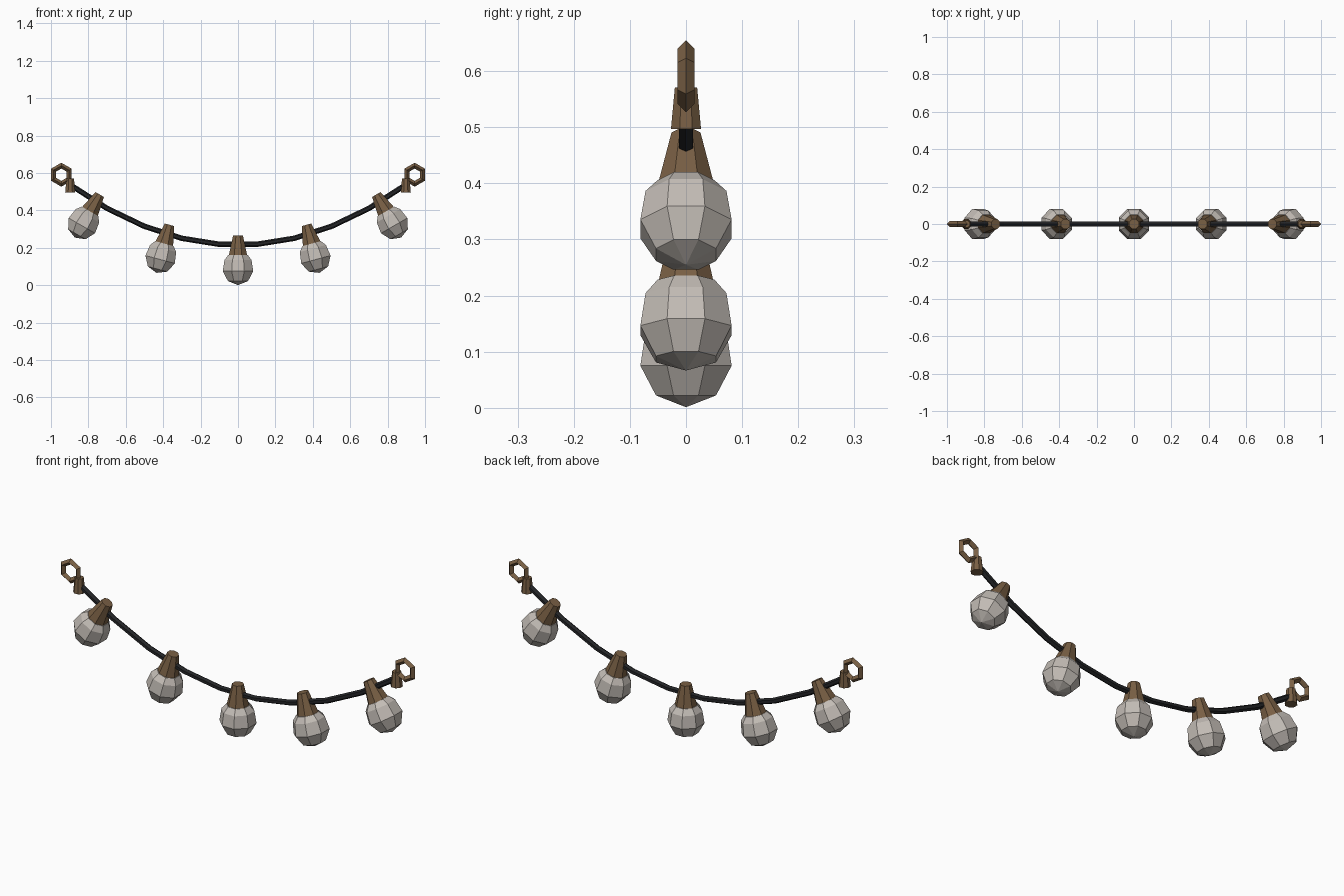
import bpy, bmesh, math
from mathutils import Vector, Matrix

if "Cube" in bpy.data.objects:
    bpy.data.objects.remove(bpy.data.objects["Cube"])


def material(name, rgb):
    m = bpy.data.materials.new(name)
    m.diffuse_color = (*rgb, 1)
    m.use_nodes = True
    m.node_tree.nodes["Principled BSDF"].inputs["Base Color"].default_value = m.diffuse_color
    return m


GLASS = material("frosted_glass", (0.54, 0.50, 0.46))
BROWN = material("brown_fitting", (0.19, 0.115, 0.058))
BLACK = material("black_cord", (0.017, 0.018, 0.020))


def skin(name, rings, mat, matrix=Matrix()):
    """Join successive rings of points into a closed, flat-shaded tube."""
    bm = bmesh.new()
    loops = [[bm.verts.new(p) for p in ring] for ring in rings]
    for a, b in zip(loops, loops[1:]):
        n = max(len(a), len(b))
        for i in range(n):
            j = (i + 1) % n
            if len(b) == 1:
                bm.faces.new((a[i], a[j], b[0]))
            else:
                bm.faces.new((a[i], a[j], b[j], b[i]))
    for loop in (loops[0], loops[-1]):
        if len(loop) > 2:
            bm.faces.new(loop)
    bmesh.ops.recalc_face_normals(bm, faces=bm.faces)
    me = bpy.data.meshes.new(name)
    bm.to_mesh(me)
    bm.free()
    me.materials.append(mat)
    ob = bpy.data.objects.new(name, me)
    ob.matrix_world = matrix
    bpy.context.collection.objects.link(ob)
    return ob


def lathe(name, profile, mat, matrix, sides=8):
    """Turn (radius, z) points around z, with flats facing the axes."""
    rings = []
    for r, z in profile:
        if r == 0:
            rings.append([(0, 0, z)])
        else:
            angles = [math.tau * (i + 0.5) / sides for i in range(sides)]
            rings.append([(r * math.cos(a), r * math.sin(a), z) for a in angles])
    return skin(name, rings, mat, matrix)


# Sagging hexagonal cord along a parabola
cord = []
for k in range(10):
    x = -0.9 + 0.2 * k
    centre = Vector((x, 0, 0.215 + 0.4 * x * x))
    up = Vector((-0.8 * x, 0, 1)).normalized()
    cord.append([centre + 0.0145 * (up * math.cos(i * math.pi / 3)
                 + Vector((0, 1, 0)) * math.sin(i * math.pi / 3)) for i in range(6)])
skin("cord", cord, BLACK)

# Lamps hanging square to the cord: (x, z, tilt)
for x, z, tilt in ((0, 0.215, 0), (0.38, 0.273, 15), (-0.38, 0.273, -15),
                   (0.765, 0.440, 30), (-0.765, 0.440, -30)):
    m = Matrix.Translation((x, 0, z)) @ Matrix.Rotation(-math.radians(tilt), 4, 'Y')
    lathe("socket", [(0.028, 0.052), (0.053, -0.055)], BROWN, m)
    lathe("bulb", [(0.055, -0.052), (0.078, -0.079), (0.088, -0.140),
                   (0.058, -0.193), (0, -0.214)], GLASS, m)

# End caps and hanging rings
for s in (-1, 1):
    lathe("end_cap", [(0.0215, 0.571), (0.029, 0.497)], BROWN,
          Matrix.Translation((s * 0.897, 0, 0)))
    bpy.ops.mesh.primitive_torus_add(
        major_segments=6, minor_segments=4, major_radius=0.0485, minor_radius=0.0155,
        location=(s * 0.9445, 0, 0.591), rotation=(math.pi / 2, math.pi / 6, 0))
    ring = bpy.context.object
    ring.name = "hanging_ring"
    ring.data.materials.append(BROWN)
